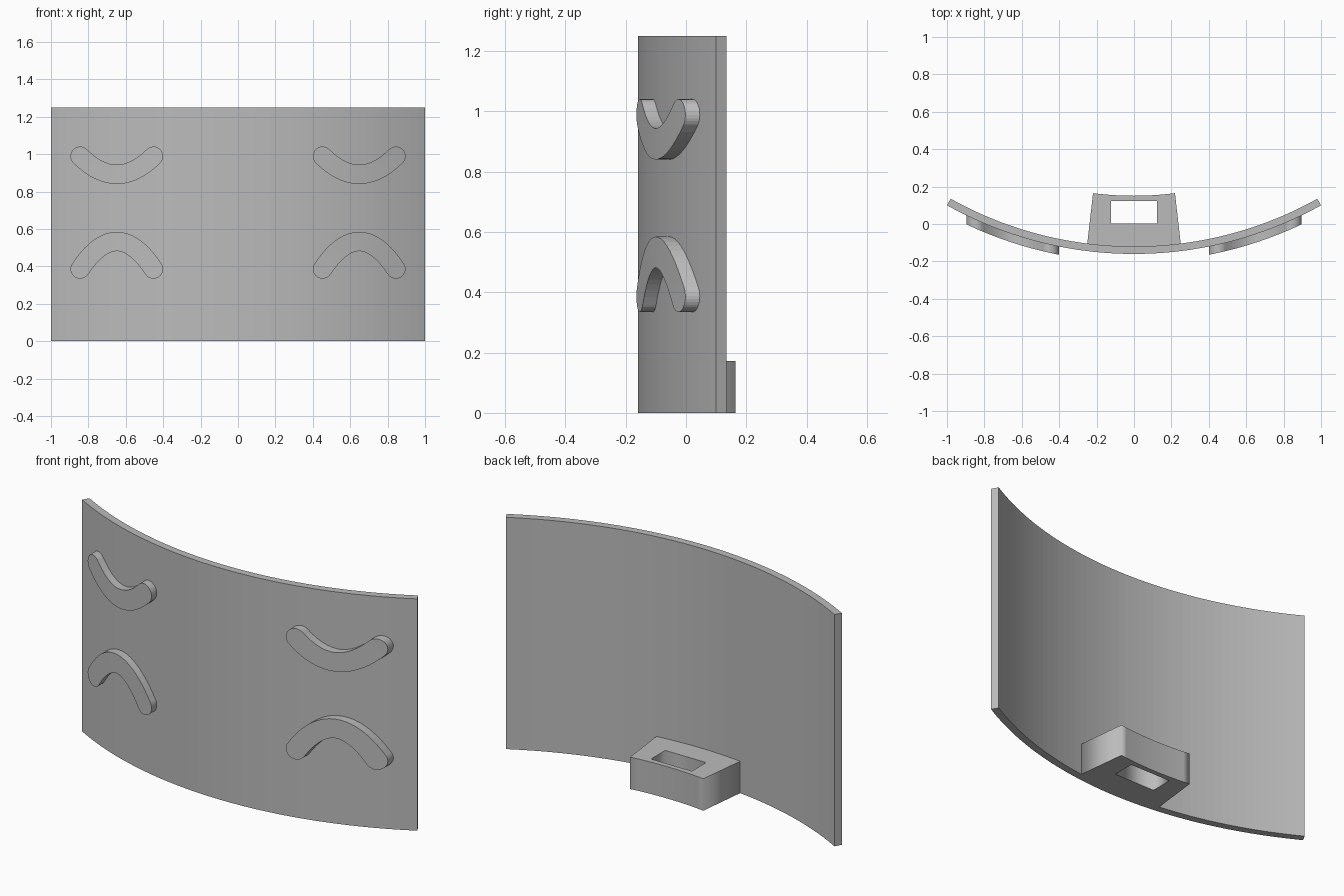
import bpy, bmesh
from math import sin, cos, asin, atan2, sqrt, pi

cube = bpy.data.objects.get("Cube")
if cube:
    bpy.data.objects.remove(cube, do_unlink=True)

grey = bpy.data.materials.new("plain_grey")
grey.use_nodes = True
grey.diffuse_color = (0.5, 0.5, 0.5, 1)
grey.node_tree.nodes["Principled BSDF"].inputs["Base Color"].default_value = (0.5, 0.5, 0.5, 1)

CENTRE_Y = 1.893      # axis of the panel's curvature
R_FRONT = 2.053
R_BACK = 2.013
R_RAISED = 2.096
HEIGHT = 1.25


def add_object(name, data):
    obj = bpy.data.objects.new(name, data)
    data.materials.append(grey)
    bpy.context.collection.objects.link(obj)
    return obj


def arc_y(x, radius):
    return CENTRE_Y - sqrt(radius * radius - x * x)


def strip_solid(name, stations):
    """Join four-point cross-sections into a closed solid."""
    bm = bmesh.new()
    rings = [[bm.verts.new(p) for p in station] for station in stations]
    for a, b in zip(rings, rings[1:]):
        for i in range(4):
            j = (i + 1) % 4
            bm.faces.new((a[i], a[j], b[j], b[i]))
    bm.faces.new(rings[0])
    bm.faces.new(rings[-1])
    bmesh.ops.remove_doubles(bm, verts=bm.verts, dist=1e-5)
    bmesh.ops.recalc_face_normals(bm, faces=bm.faces)
    mesh = bpy.data.meshes.new(name)
    bm.to_mesh(mesh)
    bm.free()
    return add_object(name, mesh)


# Curved panel
half_angle = asin(1 / R_FRONT)
panel = []
for i in range(49):
    a = half_angle * (i / 24 - 1)
    fx, fy = R_FRONT * sin(a), CENTRE_Y - R_FRONT * cos(a)
    bx, by = R_BACK * sin(a), CENTRE_Y - R_BACK * cos(a)
    panel.append([(fx, fy, 0), (bx, by, 0), (bx, by, HEIGHT), (fx, fy, HEIGHT)])
strip_solid("curved_panel", panel)


# Raised bowed ridges with round ends, on both sides of the front
def ridge(name, x_mid, z_mid, rise, half=0.196, width=0.0515):
    pairs = []

    def add_pair(u, z, tilt, along, across):
        cx, cz = u + along * cos(tilt), z + along * sin(tilt)
        dx, dz = -across * sin(tilt), across * cos(tilt)
        pairs.append(((cx + dx, cz + dz), (cx - dx, cz - dz)))

    end_tilt = atan2(2 * rise, half)
    for k in range(8):
        t = pi / 2 * (k + 0.15) / 8
        add_pair(-half, z_mid + rise, -end_tilt, -width * cos(t), width * sin(t))
    for k in range(21):
        u = half * (k / 10 - 1)
        add_pair(u, z_mid + rise * (u / half) ** 2, atan2(2 * rise * u, half * half), 0, width)
    for k in reversed(range(8)):
        t = pi / 2 * (k + 0.15) / 8
        add_pair(half, z_mid + rise, end_tilt, width * cos(t), width * sin(t))

    stations = []
    for (ux, uz), (lx, lz) in pairs:
        ux, lx = ux + x_mid, lx + x_mid
        stations.append([
            (ux, arc_y(ux, R_RAISED), uz), (ux, arc_y(ux, R_FRONT) + 0.01, uz),
            (lx, arc_y(lx, R_FRONT) + 0.01, lz), (lx, arc_y(lx, R_RAISED), lz)])
    strip_solid(name, stations)


for side, s in (("left", 1), ("right", -1)):
    ridge("upper_ridge_" + side, s * 0.648, 0.892, 0.097)
    ridge("lower_ridge_" + side, s * 0.648, 0.533, -0.147)

# Tapered rear bracket with a rectangular slot through it
outline = []
for half, radius in ((0.251, R_BACK + 0.01), (-0.219, 1.742)):
    for i in range(13):
        x = half * (i / 6 - 1)
        outline.append((x, arc_y(x, radius)))
slot = [(-0.122, 0.003), (0.122, 0.003), (0.122, 0.124), (-0.122, 0.124)]

bracket = bpy.data.curves.new("rear_bracket", "CURVE")
bracket.dimensions = "2D"
bracket.fill_mode = "BOTH"
bracket.extrude = 0.086
for points in (outline, slot):
    spline = bracket.splines.new("POLY")
    spline.points.add(len(points) - 1)
    for point, (x, y) in zip(spline.points, points):
        point.co = (x, y, 0, 1)
    spline.use_cyclic_u = True
add_object("rear_bracket", bracket).location.z = 0.086
